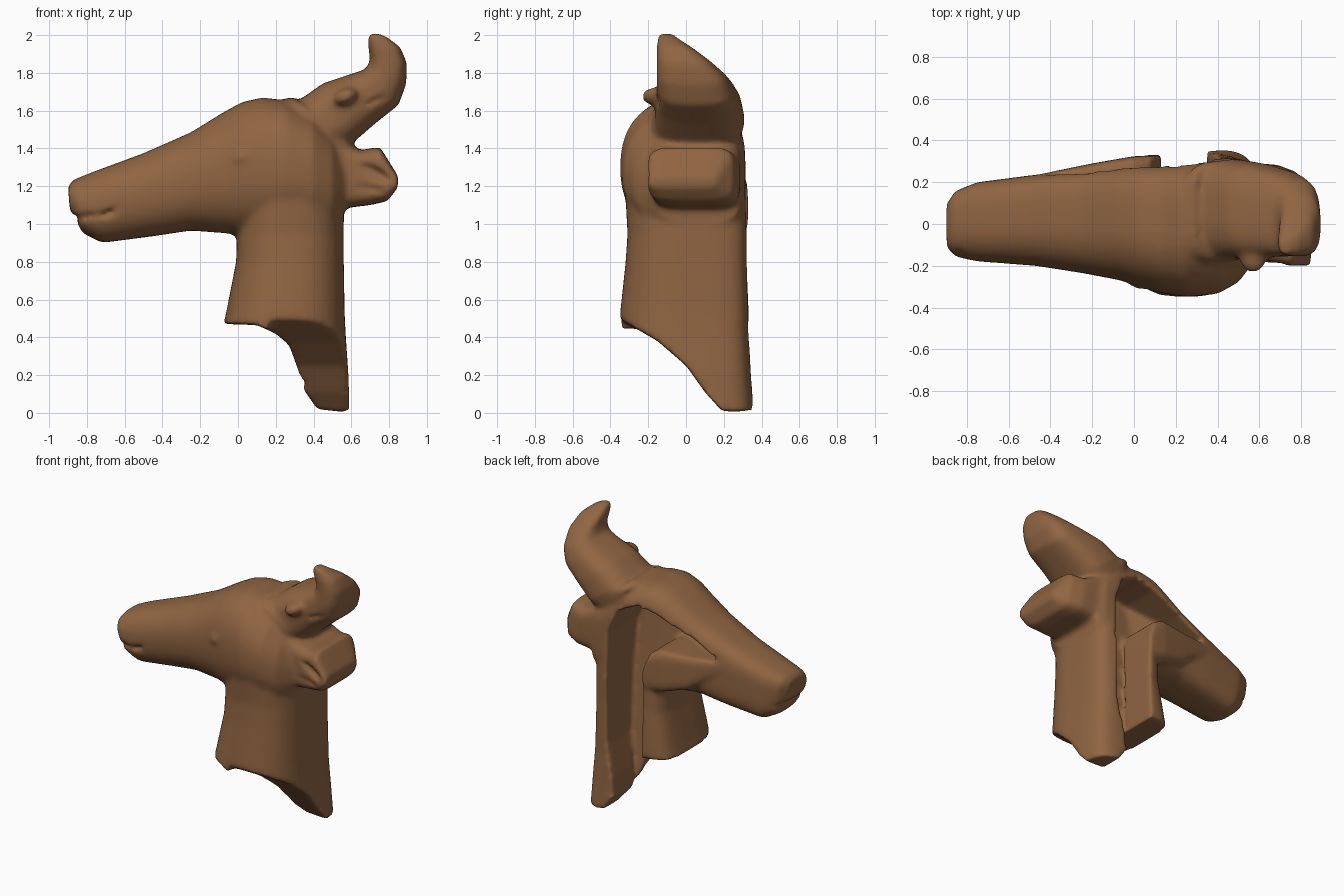
import bpy, bmesh, math
from mathutils import Matrix

if "Cube" in bpy.data.objects:
    bpy.data.objects.remove(bpy.data.objects["Cube"])

clay = bpy.data.materials.new("brown clay")
clay.diffuse_color = (0.28, 0.13, 0.055, 1)
clay.use_nodes = True
clay.node_tree.nodes["Principled BSDF"].inputs["Base Color"].default_value = clay.diffuse_color


def finish(bm, name):
    bmesh.ops.recalc_face_normals(bm, faces=bm.faces)
    me = bpy.data.meshes.new(name)
    bm.to_mesh(me)
    bm.free()
    ob = bpy.data.objects.new(name, me)
    bpy.context.collection.objects.link(ob)
    return ob


def loft(bm, rows, n_front=2.3, n_back=4.0, sides=40):
    """Each row is a slice between two xz points, over a y range."""
    rings = []
    for ax, az, bx, bz, y0, y1 in rows:
        ring = []
        for i in range(sides):
            t = 2 * math.pi * (i + .5) / sides
            c, s = math.cos(t), math.sin(t)
            e = 2 / (n_back if s > 0 else n_front)
            u = math.copysign(abs(c) ** e, c)
            v = math.copysign(abs(s) ** e, s)
            ring.append(bm.verts.new(((ax + bx) / 2 + u * (ax - bx) / 2,
                                      (y0 + y1) / 2 + v * (y1 - y0) / 2,
                                      (az + bz) / 2 + u * (az - bz) / 2)))
        rings.append(ring)
    for a, b in zip(rings, rings[1:]):
        for i in range(sides):
            j = (i + 1) % sides
            bm.faces.new((a[i], a[j], b[j], b[i]))
    bm.faces.new(rings[0])
    bm.faces.new(rings[-1])


def blob(bm, loc, size, tilt=0):
    """Stretched ball, tilted in the xz plane."""
    m = (Matrix.Translation(loc) @ Matrix.Rotation(tilt, 4, 'Y')
         @ Matrix.Diagonal((*size, 1)))
    bmesh.ops.create_icosphere(bm, subdivisions=3, radius=1, matrix=m)


def prism(name, pts, lo, hi, axis='Y'):
    """Cutter: outline in xz (or yz) pushed along y (or x)."""
    bm = bmesh.new()
    lo_f = lo if callable(lo) else (lambda p: lo)
    place = (lambda p, d: (p[0], d, p[1])) if axis == 'Y' else (lambda p, d: (d, p[0], p[1]))
    a = [bm.verts.new(place(p, lo_f(p))) for p in pts]
    b = [bm.verts.new(place(p, hi)) for p in pts]
    n = len(pts)
    for i in range(n):
        j = (i + 1) % n
        bm.faces.new((a[i], a[j], b[j], b[i]))
    caps = [bm.faces.new(a), bm.faces.new(b)]
    bmesh.ops.triangulate(bm, faces=caps)
    return finish(bm, name)


def hollow_floor(p):
    """Depth of the hollow: shallow at the jaw tip and low on the neck."""
    if p[0] < .02:
        return -.02 - p[0] * .42
    return .1 if p[1] < .3 else .04 if p[1] < 1.15 else -.04


body = bmesh.new()
# head, from muzzle to back of skull
loft(body, [
    (-.90, 1.20, -.89, 1.07, -.12, .10), (-.87, 1.235, -.82, .95, -.16, .16),
    (-.77, 1.275, -.72, .90, -.18, .20), (-.50, 1.375, -.45, .935, -.20, .235),
    (-.25, 1.485, -.25, .965, -.235, .255), (-.08, 1.59, -.05, .95, -.27, .275),
    (.02, 1.645, .02, .94, -.30, .285), (.13, 1.67, .12, .94, -.33, .29),
    (.25, 1.655, .25, .95, -.35, .30), (.40, 1.58, .40, .95, -.335, .315),
    (.50, 1.49, .50, .95, -.28, .315), (.56, 1.40, .56, 1.0, -.20, .29)])
# jaw edge standing out at the back
loft(body, [(-.47, 1.275, -.47, 1.22, .1, .235), (-.2, 1.27, -.2, 1.02, .1, .29),
            (0, 1.275, 0, .96, .1, .325), (.13, 1.2, .13, .95, .1, .33)], 4, 5)
# neck
loft(body, [
    (.02, 1.30, .55, 1.30, -.33, .32), (-.005, .95, .56, .95, -.31, .325),
    (-.01, .80, .56, .80, -.32, .325), (-.065, .52, .565, .52, -.35, .335),
    (-.09, .42, .57, .42, -.355, .335), (-.09, .2, .585, .2, -.355, .345),
    (-.09, -.05, .595, -.05, -.355, .365)], 2.5, 5)
# collar and broken curved horn
loft(body, [(.23, 1.655, .56, 1.41, -.18, .30), (.285, 1.675, .585, 1.45, -.18, .30)], 3, 3.5)
loft(body, [
    (.22, 1.60, .55, 1.38, -.16, .29), (.33, 1.66, .62, 1.44, -.165, .31),
    (.45, 1.745, .73, 1.535, -.16, .29), (.60, 1.795, .85, 1.63, -.155, .25),
    (.68, 1.82, .89, 1.74, -.155, .21), (.70, 1.87, .895, 1.85, -.155, .13),
    (.69, 1.93, .86, 1.935, -.155, .035), (.685, 1.985, .79, 1.99, -.15, -.05),
    (.70, 2.01, .74, 2.01, -.14, -.07)], 2.8, 3)
# horn stub on the near side
blob(body, (.57, -.155, 1.675), (.07, .08, .045), -.4)
# ear
loft(body, [
    (.45, 1.50, .48, 1.09, -.2, .29), (.57, 1.43, .57, 1.085, -.18, .29),
    (.65, 1.39, .70, 1.10, -.185, .285), (.75, 1.41, .79, 1.12, -.205, .25),
    (.85, 1.25, .845, 1.19, -.2, .16)], 5, 5)
# eye
blob(body, (.04, -.262, 1.355), (.075, .052, .05), -.3)
head = finish(body, "animal_head_fragment")
head.data.materials.append(clay)

cutters = [
    # broken lower edge of the neck
    prism("neck_break_front", [(-.5, .485), (.1, .465), (.2, .42), (.27, .36), (.30, .28),
                               (.35, .12), (.42, .02), (.65, -.005), (.65, -.3), (-.5, -.3)], -.6, .6),
    prism("neck_break_side", [(-.6, .56), (-.34, .49), (-.15, .38), (0, .25), (.1, .11), (.19, .01),
                              (.5, -.01), (.5, -.31), (-.6, -.31)], .16, .9, 'X'),
    # hollow back: channel up the neck and along the jaw
    prism("back_hollow", [(-.44, 1.275), (-.2, 1.40), (.05, 1.50), (.2, 1.53), (.34, 1.47), (.41, 1.3),
                          (.42, 1.0), (.41, .5), (.36, .25), (.32, -.2), (.13, -.2), (.13, 1.1),
                          (.08, 1.23), (0, 1.27), (-.2, 1.265)], hollow_floor, .7),
    # mouth
    prism("mouth_gap", [(-1, 1.06), (-.82, 1.045), (-.76, 1.04), (-.82, 1.02), (-1, .99)], -.5, .5),
    prism("mouth_line", [(-1, 1.07), (-.72, 1.06), (-.62, 1.105), (-.61, 1.09), (-.70, 1.03), (-1, 1.01)],
          -.51, -.145)]
# nostril, ear folds and horn crease
for spot in (((-.84, -.15, 1.19), (.035, .03, .02), .5), ((.71, -.21, 1.28), (.12, .05, .035), .5),
             ((.67, -.21, 1.19), (.12, .04, .03), .15), ((.62, -.22, 1.42), (.07, .10, .03), .3),
             ((.75, -.18, 1.66), (.12, .05, .025), -.35)):
    dent = bmesh.new()
    blob(dent, *spot)
    cutters.append(finish(dent, "surface_dent"))


def bake(kind, **settings):
    """Apply one modifier; keep the result only if the shape survives and changes."""
    m = head.modifiers.new("step", kind)
    for key, value in settings.items():
        setattr(m, key, value)
    bpy.context.view_layer.update()
    dg = bpy.context.evaluated_depsgraph_get()
    me = bpy.data.meshes.new_from_object(head.evaluated_get(dg))
    head.modifiers.clear()
    zs = [v.co.z for v in me.vertices]
    xs = [v.co.x for v in me.vertices]
    good = (len(me.polygons) > 500 and max(zs) - min(zs) > 1.8 and max(xs) - min(xs) > 1.6
            and (kind == 'SMOOTH' or len(me.polygons) != len(head.data.polygons)))
    if good:
        head.data = me
    return good


# fuse the parts, cut, then fuse again and soften
fused = bake('REMESH', mode='VOXEL', voxel_size=.014)
for c in cutters:
    c.hide_render = True
    for solver in ('EXACT', 'MANIFOLD', 'FLOAT'):
        extra = {"use_self": not fused} if solver == 'EXACT' else {}
        if bake('BOOLEAN', operation='DIFFERENCE', solver=solver, object=c, **extra):
            break
if not bake('REMESH', mode='VOXEL', voxel_size=.014):
    bake('REMESH', mode='SMOOTH', octree_depth=7, scale=.95, use_remove_disconnected=False)
bake('SMOOTH', factor=.5, iterations=10)
for c in cutters:
    bpy.data.objects.remove(c)

head.data.materials.clear()
head.data.materials.append(clay)
for p in head.data.polygons:
    p.use_smooth = True
    p.material_index = 0
